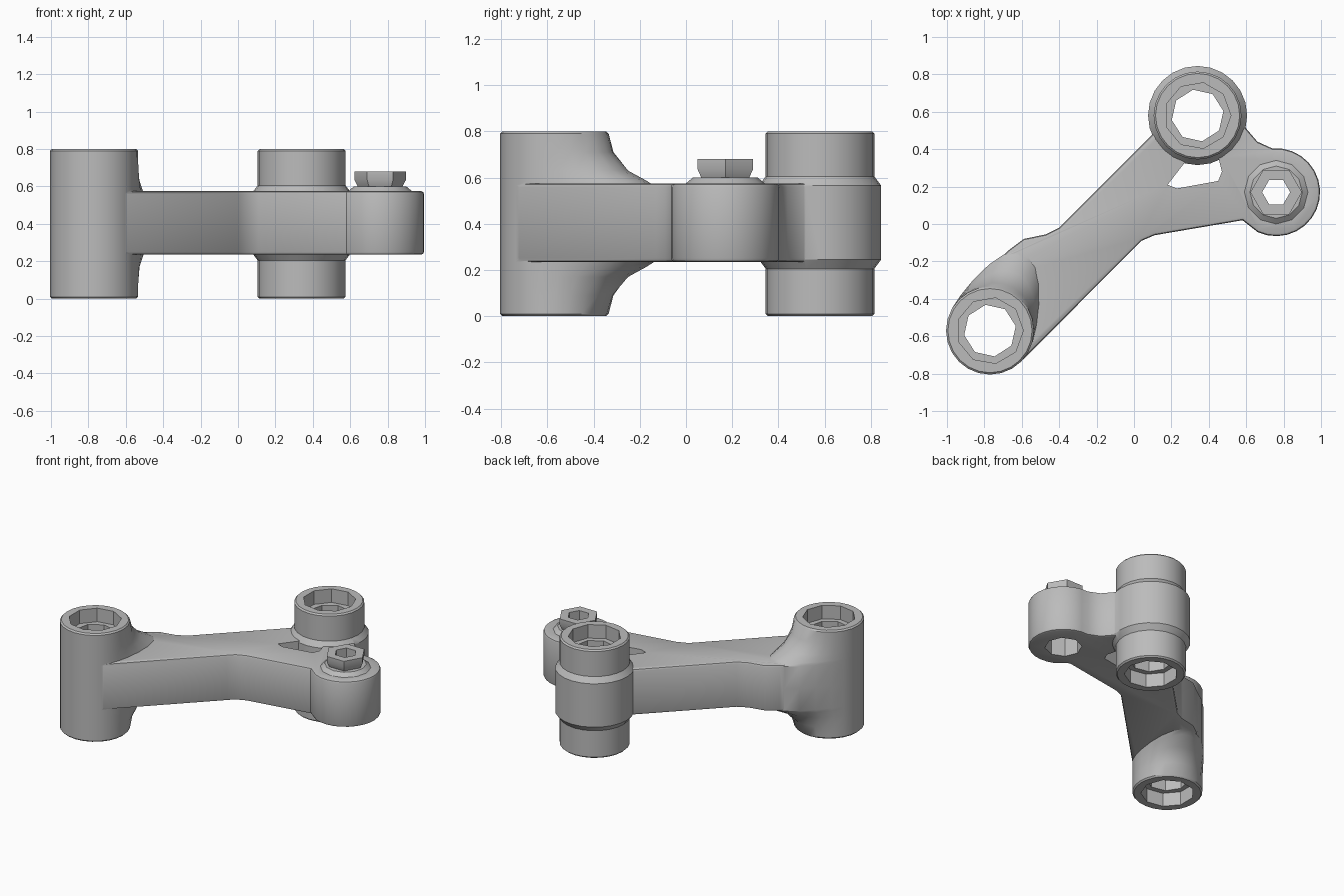
import bpy, bmesh
from math import cos, sin, radians, pi

if "Cube" in bpy.data.objects:
    bpy.data.objects.remove(bpy.data.objects["Cube"])

grey = bpy.data.materials.new("cast_grey")
grey.use_nodes = True
grey.diffuse_color = (0.5, 0.5, 0.5, 1)
grey.node_tree.nodes["Principled BSDF"].inputs["Base Color"].default_value = (0.5, 0.5, 0.5, 1)

FRONT, BACK, SIDE = (-0.77, -0.57), (0.34, 0.58), (0.76, 0.17)
R, LOW, HIGH, TOP = 0.235, 0.235, 0.575, 0.8


def arc(c, r, a0, a1, n):
    angles = [radians(a0 + (a1 - a0) * i / n) for i in range(n + 1)]
    return [(c[0] + r * cos(a), c[1] + r * sin(a)) for a in angles]


def circle(c, r, n, turn=0):
    return arc(c, r, turn, turn + 360, n)[:-1]


def loft(name, layers):
    """Closed solid through matching outlines, each given as (points, z)."""
    bm = bmesh.new()
    rings = [[bm.verts.new((x, y, z)) for x, y in pts] for pts, z in layers]
    n = len(rings[0])
    bm.faces.new(rings[0][::-1])
    bm.faces.new(rings[-1])
    for a, b in zip(rings, rings[1:]):
        for i in range(n):
            j = (i + 1) % n
            bm.faces.new((a[i], a[j], b[j], b[i]))
    bmesh.ops.recalc_face_normals(bm, faces=bm.faces)
    mesh = bpy.data.meshes.new(name)
    bm.to_mesh(mesh)
    bm.free()
    mesh.materials.append(grey)
    ob = bpy.data.objects.new(name, mesh)
    bpy.context.collection.objects.link(ob)
    return ob


def apply(ob, mod):
    bpy.context.view_layer.objects.active = ob
    bpy.ops.object.modifier_apply(modifier=mod.name)


def combine(ob, other, operation):
    mod = ob.modifiers.new(operation.title(), "BOOLEAN")
    mod.operation, mod.solver, mod.object = operation, "EXACT", other
    apply(ob, mod)
    bpy.data.objects.remove(other)


def cut(ob, points, z0, z1):
    combine(ob, loft("cutter", [(points, z0), (points, z1)]), "DIFFERENCE")


# Arm plate with softened edges and the window beside the back boss
outline = ([(-0.604, -0.736), (0, -0.13), (0.04, -0.09), (0.11, -0.06), (0.58, 0.02)]
           + arc(SIDE, R, -115, 95, 16)
           + [(0.66, 0.44), (0.6, 0.51), (0.56, 0.6), (0.34, 0.6), (0.11, 0.49),
              (-0.4, -0.02), (-0.47, -0.055), (-0.59, -0.08), (-0.67, -0.14), (-0.936, -0.404)])
body = loft("bracket_body", [(outline, LOW), (outline, HIGH)])
bevel = body.modifiers.new("Bevel", "BEVEL")
bevel.width, bevel.segments, bevel.angle_limit = 0.016, 2, radians(60)
bevel.limit_method = "ANGLE"
apply(body, bevel)
window = [(0.18, 0.21), (0.23, 0.19), (0.45, 0.23), (0.47, 0.28), (0.45, 0.36), (0.34, 0.4), (0.28, 0.34)]
cut(body, window, 0, 1)


# Front boss, with concave gussets flowing onto the plate above and below
def gusset_ring(w):
    d = radians(66)
    pts = []
    for i in range(24):
        a = 2 * pi * i / 24
        s = 0.23 * w * max(0, cos(a - d)) ** 2
        pts.append((FRONT[0] + R * cos(a) + s * cos(d), FRONT[1] + R * sin(a) + s * sin(d)))
    return pts


half = [(0.4, 1), (0.565, 1), (0.585, 0.85), (0.63, 0.45), (0.71, 0.12), (0.79, 0)]
steps = [(TOP - z, w) for z, w in half[:0:-1]] + half
layers = [(gusset_ring(w), z) for z, w in steps]
rim = circle(FRONT, R - 0.01, 24)
combine(body, loft("front_boss", [(rim, 0)] + layers + [(rim, TOP)]), "UNION")

# Back boss, with a small fillet where it meets the plate
profile = [(R - 0.01, 0), (R, 0.01), (R, 0.205), (R + 0.03, 0.245),
           (R + 0.03, 0.565), (R, 0.605), (R, 0.79), (R - 0.01, TOP)]
combine(body, loft("back_boss", [(circle(BACK, r, 24), z) for r, z in profile]), "UNION")

# Stepped bores through both tall bosses
for centre in (FRONT, BACK):
    cut(body, circle(centre, 0.14, 8, 10), -1, 2)
    cut(body, circle(centre, 0.178, 9), -1, 0.1)
    cut(body, circle(centre, 0.178, 9), TOP - 0.1, 2)

# Hexagonal nut on a low collar, drilled through with a wider seat below
collar = [(0.17, 0.5), (0.17, 0.575), (0.14, 0.6)]
combine(body, loft("collar", [(circle(SIDE, r, 12), z) for r, z in collar]), "UNION")
nut = [(0.12, 0.55), (0.12, 0.6), (0.138, 0.635), (0.138, 0.68)]
combine(body, loft("nut", [(circle(SIDE, r, 6), z) for r, z in nut]), "UNION")
cut(body, circle(SIDE, 0.075, 6), -1, 2)
cut(body, circle(SIDE, 0.125, 8), -1, 0.4)

bpy.ops.object.select_all(action="DESELECT")
body.select_set(True)
bpy.context.view_layer.objects.active = body
bpy.ops.object.shade_smooth_by_angle(angle=radians(32))
